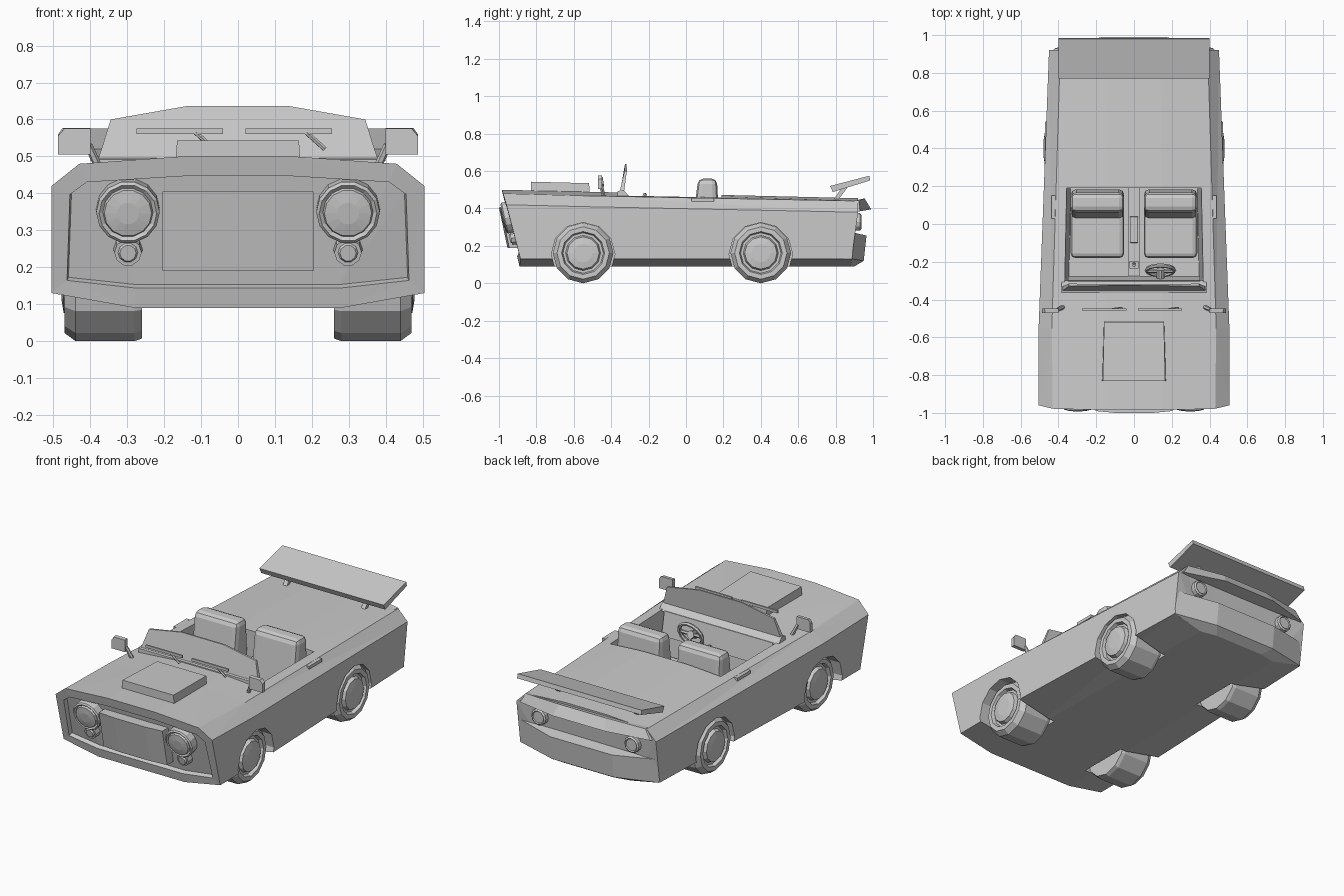
import bpy, bmesh, math
from mathutils import Matrix, Vector

if "Cube" in bpy.data.objects:
    bpy.data.objects.remove(bpy.data.objects["Cube"])

grey = bpy.data.materials.new("plain_grey")
grey.use_nodes = True
grey.diffuse_color = (0.6, 0.6, 0.6, 1)
grey.node_tree.nodes["Principled BSDF"].inputs["Base Color"].default_value = (0.6, 0.6, 0.6, 1)


def finish(bm, name, bevel=0):
    bmesh.ops.recalc_face_normals(bm, faces=bm.faces)
    if bevel:
        bmesh.ops.bevel(bm, geom=bm.edges[:], offset=bevel, segments=2, profile=0.5, affect='EDGES')
    mesh = bpy.data.meshes.new(name)
    bm.to_mesh(mesh)
    bm.free()
    mesh.materials.append(grey)
    ob = bpy.data.objects.new(name, mesh)
    bpy.context.collection.objects.link(ob)
    return ob


def prism(name, loop_a, loop_b, bevel=0):
    """Solid between two matching loops of points."""
    bm = bmesh.new()
    a = [bm.verts.new(p) for p in loop_a]
    b = [bm.verts.new(p) for p in loop_b]
    bm.faces.new(a)
    bm.faces.new(b)
    for i in range(len(a)):
        j = (i + 1) % len(a)
        bm.faces.new((a[i], a[j], b[j], b[i]))
    return finish(bm, name, bevel)


def box(name, x, y, z, bevel=0):
    loops = [[(x[0], y[0], h), (x[1], y[0], h), (x[1], y[1], h), (x[0], y[1], h)] for h in z]
    return prism(name, *loops, bevel)


def side_profile(name, pts, x0, x1, bevel=0):
    """Profile in y, z drawn out along x."""
    return prism(name, [(x0, y, z) for y, z in pts], [(x1, y, z) for y, z in pts], bevel)


def lathe(name, profile, centre, axis, segs=12):
    """Turn a (radius, along) profile about an axis."""
    bm = bmesh.new()
    rings = []
    for r, h in profile:
        rings.append([bm.verts.new((r * math.cos(2 * math.pi * i / segs),
                                    r * math.sin(2 * math.pi * i / segs), h)) for i in range(segs)])
    for a, b in zip(rings, rings[1:]):
        for i in range(segs):
            bm.faces.new((a[i], a[i - 1], b[i - 1], b[i]))
    bm.faces.new(rings[0])
    bm.faces.new(rings[-1])
    turn = Vector(axis).to_track_quat('Z', 'Y').to_matrix().to_4x4()
    bm.transform(Matrix.Translation(centre) @ turn)
    return finish(bm, name)


def rod(name, a, b, r, segs=6):
    a, b = Vector(a), Vector(b)
    return lathe(name, [(r, 0), (r, (b - a).length)], a, b - a, segs)


def mirrored(half):
    """Complete a right-to-left half outline across x."""
    return half + [(-p[0],) + tuple(p[1:]) for p in reversed(half)]


def cut(target, cutter):
    mod = target.modifiers.new("cut", 'BOOLEAN')
    mod.operation, mod.solver, mod.object = 'DIFFERENCE', 'EXACT', cutter
    bpy.context.view_layer.objects.active = target
    bpy.ops.object.modifier_apply(modifier=mod.name)
    bpy.data.objects.remove(cutter)


# Body shell: three stations, each a half section from roof line to floor
stations = [
    [(0.15, -0.985, 0.5), (0.43, -0.978, 0.48), (0.505, -0.96, 0.42), (0.505, -0.885, 0.13), (0.28, -0.89, 0.09)],
    [(0.15, -0.55, 0.49), (0.435, -0.55, 0.468), (0.505, -0.55, 0.41), (0.505, -0.55, 0.13), (0.28, -0.55, 0.09)],
    [(0.14, 0.92, 0.455), (0.39, 0.92, 0.44), (0.45, 0.92, 0.38), (0.45, 0.885, 0.13), (0.26, 0.88, 0.09)],
]
bm = bmesh.new()
rings = [[bm.verts.new(p) for p in mirrored(s)] for s in stations]
for a, b in zip(rings, rings[1:]):
    for i in range(len(a)):
        bm.faces.new((a[i - 1], a[i], b[i], b[i - 1]))
caps = []
for ring in (rings[0], rings[-1]):
    caps.append([bm.faces.new(ring[0:5]), bm.faces.new(ring[5:10]),
                 bm.faces.new((ring[0], ring[4], ring[5], ring[9]))])
bmesh.ops.recalc_face_normals(bm, faces=bm.faces)
bmesh.ops.inset_region(bm, faces=caps[0], thickness=0.055, depth=0)
bmesh.ops.inset_region(bm, faces=caps[0], thickness=0.004, depth=-0.025)
bmesh.ops.triangulate(bm, faces=[f for f in bm.faces if len(f.verts) > 3])
body = finish(bm, "body_shell")

# Cockpit opening and wheel arches
cut(body, prism("cockpit_cutter",
                [(-0.345, -0.3, 0.18), (0.345, -0.3, 0.18), (0.335, 0.19, 0.18), (-0.335, 0.19, 0.18)],
                [(-0.385, -0.35, 0.7), (0.385, -0.35, 0.7), (0.375, 0.19, 0.7), (-0.375, 0.19, 0.7)]))
for s in (-1, 1):
    for y in (-0.55, 0.4):
        cut(body, lathe("arch_cutter", [(0.17, 0), (0.17, 0.4)], (s * 0.24, y, 0.155), (s, 0, 0)))

# Rear lip and bumper
prism("rear_lip", mirrored([(0.385, 0.9, 0.442), (0.385, 0.925, 0.442), (0.15, 0.955, 0.454)]),
      mirrored([(0.44, 0.9, 0.385), (0.42, 0.93, 0.385), (0.17, 0.99, 0.395)]))
prism("rear_bumper", mirrored([(0.45, 0.87, 0.27), (0.45, 0.9, 0.27), (0.2, 0.965, 0.255)]),
      mirrored([(0.448, 0.86, 0.13), (0.448, 0.888, 0.13), (0.2, 0.95, 0.12)]))
prism("rear_valance", mirrored([(0.448, 0.86, 0.13), (0.448, 0.888, 0.13), (0.2, 0.95, 0.12)]),
      mirrored([(0.26, 0.85, 0.09), (0.26, 0.88, 0.09), (0.16, 0.9, 0.09)]))

# Grille panel and bonnet scoop
prism("grille", mirrored([(0.205, -0.87, 0.19), (0.205, -0.945, 0.19), (0.1, -0.955, 0.19)]),
      mirrored([(0.205, -0.93, 0.405), (0.205, -0.99, 0.405), (0.1, -1, 0.405)]))
prism("bonnet_scoop", mirrored([(0.17, -0.83, 0.47), (0.16, -0.515, 0.47)]),
      mirrored([(0.165, -0.83, 0.543), (0.158, -0.518, 0.535)]))

# Windscreen: one tilted sheet on a thicker base
screen = [(0.385, 0.475), (0.365, 0.535), (0.345, 0.6), (0.135, 0.637)]
prism("windscreen", mirrored([(x, -0.375 + (z - 0.475) * 0.3 + 0.2 * max(0, x - 0.3), z) for x, z in screen]),
      mirrored([(x, -0.35 + (z - 0.475) * 0.2 + 0.2 * max(0, x - 0.3), z) for x, z in screen]))
side_profile("windscreen_base", [(-0.365, 0.46), (-0.365, 0.492), (-0.335, 0.5), (-0.3, 0.46)], -0.385, 0.385)

# Wipers
for x0, x1, hinge, foot in ((-0.275, -0.04, -0.115, -0.065), (0.02, 0.255, 0.185, 0.235)):
    box("wiper_blade", (x0, x1), (-0.458, -0.448), (0.561, 0.576))
    rod("wiper_arm", (hinge, -0.452, 0.565), (foot, -0.445, 0.52), 0.007)

# Dashboard, tunnel, handbrake and steering wheel
side_profile("dashboard", [(-0.33, 0.3), (-0.33, 0.465), (-0.3, 0.465), (-0.275, 0.33)], -0.35, 0.35)
box("centre_tunnel", (-0.032, 0.032), (-0.3, 0.19), (0.17, 0.33))
box("handbrake", (-0.022, 0.022), (-0.1, 0.04), (0.33, 0.36), 0.006)
rod("gear_stick", (0, -0.21, 0.33), (0, -0.22, 0.39), 0.009)
box("gear_plate", (-0.025, 0.025), (-0.235, -0.195), (0.33, 0.34))
bpy.ops.mesh.primitive_torus_add(major_segments=16, minor_segments=6, major_radius=0.073, minor_radius=0.011,
                                 location=(0.14, -0.245, 0.405), rotation=(math.radians(-110 + 180), 0, 0))
wheel = bpy.context.object
wheel.name = "steering_wheel"
wheel.data.materials.append(grey)
hub = Vector((0.14, -0.25, 0.405))
rod("steering_column", (0.14, -0.3, 0.385), hub + Vector((0, 0.01, 0)), 0.022, 10)
for deg in (0, 180, 270):
    a = math.radians(deg)
    rod("steering_spoke", hub, hub + Vector((math.cos(a), -0.34 * math.sin(a), 0.94 * math.sin(a))) * 0.07, 0.01)

for s in (-1, 1):
    # Seats
    xs = sorted((s * 0.052, s * 0.335))
    box("seat_cushion", xs, (-0.18, 0.08), (0.18, 0.29), 0.025)
    side_profile("seat_back", [(0.02, 0.2), (0.065, 0.56), (0.165, 0.56), (0.185, 0.2)], *xs, 0.028)

    # Wheels
    tyre = [(0.155, 0.26), (0.162, 0.28), (0.162, 0.44), (0.14, 0.47), (0.115, 0.47),
            (0.108, 0.45), (0.094, 0.45), (0.086, 0.472), (0.05, 0.478)]
    for y, end in ((-0.55, "front"), (0.4, "rear")):
        lathe(end + "_wheel", tyre, (0, y, 0.162), (s, 0, 0))

    # Headlights and small lamps, leaning with the nose
    lean = (0, -1, -0.22)
    lathe("headlight", [(0.086, 0), (0.086, 0.045), (0.078, 0.052), (0.068, 0.045), (0.064, 0.055), (0.03, 0.06)],
          (s * 0.298, -0.925, 0.358), lean, 14)
    lathe("fog_lamp", [(0.04, 0), (0.037, 0.04), (0.027, 0.04), (0.022, 0.047)],
          (s * 0.298, -0.897, 0.248), lean, 10)
    lathe("tail_light", [(0.047, 0), (0.047, 0.035), (0.038, 0.042), (0.034, 0.036)],
          (s * 0.3, 0.895, 0.328), (0, 1, 0), 12)

    # Door mirrors and handles
    prism("mirror", [(s * x, -0.47, z) for x, z in ((0.4, 0.505), (0.487, 0.505), (0.487, 0.555), (0.47, 0.575), (0.4, 0.575))],
          [(s * x, -0.448, z) for x, z in ((0.4, 0.505), (0.487, 0.505), (0.487, 0.56), (0.475, 0.577), (0.4, 0.577))])
    rod("mirror_stem", (s * 0.375, -0.44, 0.465), (s * 0.405, -0.455, 0.53), 0.011)
    box("door_handle", sorted((s * 0.415, s * 0.437)), (0.03, 0.15), (0.437, 0.455))

    # Spoiler struts
    side_profile("spoiler_strut", [(0.785, 0.44), (0.81, 0.44), (0.865, 0.515), (0.835, 0.515)],
                 s * 0.24, s * 0.265)

# Spoiler
side_profile("spoiler", [(0.77, 0.52), (0.98, 0.575), (0.985, 0.55), (0.785, 0.488)], -0.4, 0.4)
